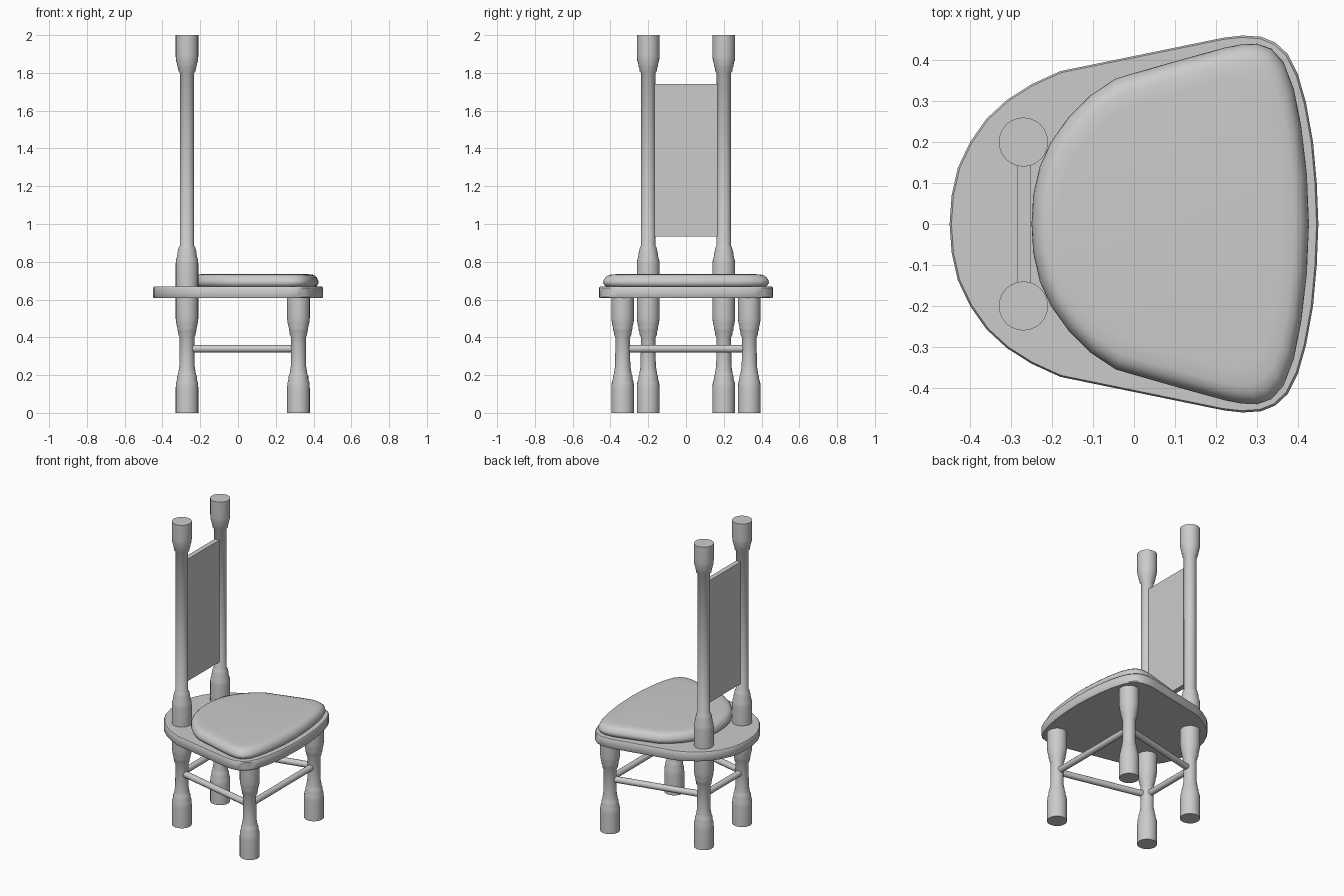
import bpy, math
from mathutils import Vector

if "Cube" in bpy.data.objects:
    bpy.data.objects.remove(bpy.data.objects["Cube"])


def make_object(name, verts, faces, angle=40):
    mesh = bpy.data.meshes.new(name)
    mesh.from_pydata(verts, [], faces)
    obj = bpy.data.objects.new(name, mesh)
    bpy.context.collection.objects.link(obj)
    bpy.ops.object.select_all(action='DESELECT')
    obj.select_set(True)
    bpy.context.view_layer.objects.active = obj
    bpy.ops.object.shade_smooth_by_angle(angle=math.radians(angle))
    return obj


def loft(name, rings, angle=40):
    """Skin a stack of equal, counter-clockwise rings and cap both ends."""
    n = len(rings[0])
    verts = [p for ring in rings for p in ring]
    faces = [(k * n + i, k * n + (i + 1) % n, (k + 1) * n + (i + 1) % n, (k + 1) * n + i)
             for k in range(len(rings) - 1) for i in range(n)]
    faces.append(tuple(reversed(range(n))))
    faces.append(tuple(range((len(rings) - 1) * n, len(rings) * n)))
    return make_object(name, verts, faces, angle)


def turned(name, x, y, profile, sides=24):
    """Turned wooden part from (radius, z) pairs."""
    rings = [[(x + r * math.cos(math.tau * i / sides), y + r * math.sin(math.tau * i / sides), z)
              for i in range(sides)] for r, z in profile]
    return loft(name, rings)


def slab(name, half, layers, angle=40):
    """Mirrored outline stacked as (inset, z) layers."""
    outline = [(x, -y) for x, y in half] + [(x, y) for x, y in reversed(half[1:-1])]
    cx = (half[0][0] + half[-1][0]) / 2
    rings = []
    for inset, z in layers:
        s = 1 - inset / 0.4
        rings.append([(cx + (x - cx) * s, y * s, z) for x, y in outline])
    return loft(name, rings, angle)


def rod(name, a, b, radius=0.02, sides=12):
    a, b = Vector(a), Vector(b)
    rot = (b - a).to_track_quat('Z', 'Y')
    rings = [[p + rot @ Vector((radius * math.cos(math.tau * i / sides),
                                radius * math.sin(math.tau * i / sides), 0))
              for i in range(sides)] for p in (a, b)]
    return loft(name, rings)


# Seat board: rounded back, straight flared sides, bowed front
seat_half = [(-0.45, 0), (-0.445, 0.07), (-0.43, 0.137), (-0.40, 0.20), (-0.36, 0.257),
             (-0.31, 0.303), (-0.25, 0.341), (-0.18, 0.373), (0.22, 0.455), (0.265, 0.46),
             (0.31, 0.457), (0.345, 0.443), (0.375, 0.415), (0.40, 0.365), (0.42, 0.295),
             (0.437, 0.20), (0.446, 0.10), (0.45, 0)]
slab("seat", seat_half, [(0.004, 0.607), (0, 0.613), (0, 0.662), (0.004, 0.668)])

# Padded cushion
cushion_half = [(-0.25, 0), (-0.246, 0.07), (-0.23, 0.14), (-0.203, 0.20), (-0.16, 0.26),
                (-0.105, 0.315), (-0.045, 0.355), (0.09, 0.394), (0.22, 0.43), (0.26, 0.438),
                (0.30, 0.44), (0.335, 0.428), (0.365, 0.395), (0.39, 0.33), (0.408, 0.24),
                (0.422, 0.12), (0.427, 0)]
slab("cushion", cushion_half,
     [(0.02, 0.666), (0.008, 0.675), (0, 0.688), (0.003, 0.702), (0.011, 0.716),
      (0.023, 0.727), (0.042, 0.733), (0.08, 0.735)], 60)

# Turned profiles: plain foot, slim shaft, ringed flare; (radius, z)
leg = [(0.06, 0), (0.06, 0.13), (0.058, 0.16), (0.052, 0.18), (0.052, 0.195), (0.047, 0.205),
       (0.045, 0.22), (0.04, 0.25), (0.039, 0.40), (0.046, 0.415), (0.047, 0.43),
       (0.05, 0.435), (0.051, 0.45), (0.057, 0.475), (0.06, 0.50), (0.06, 0.61)]
post = [(0.06, 0.66), (0.06, 0.79), (0.058, 0.81), (0.052, 0.83), (0.05, 0.85),
        (0.046, 0.865), (0.044, 0.875), (0.038, 0.885), (0.038, 1.80), (0.046, 1.81),
        (0.047, 1.825), (0.05, 1.83), (0.052, 1.845), (0.058, 1.865), (0.06, 1.89), (0.06, 2.0)]

BACK, FRONT = (-0.27, 0.20), (0.32, 0.335)
for side, s in (("left", 1), ("right", -1)):
    turned(f"front_leg_{side}", FRONT[0], s * FRONT[1], leg)
    turned(f"back_leg_{side}", BACK[0], s * BACK[1], leg)
    turned(f"back_post_{side}", BACK[0], s * BACK[1], post)
    rod(f"side_stretcher_{side}", (BACK[0], s * BACK[1], 0.34), (FRONT[0], s * FRONT[1], 0.34))

# Cross stretchers
for name, (x, y) in (("front_stretcher", FRONT), ("back_stretcher", BACK)):
    rod(name, (x, -y, 0.34), (x, y, 0.34))

# Back panel between the posts
loft("back_panel", [[(-0.284, -0.175, z), (-0.252, -0.175, z), (-0.252, 0.175, z),
                     (-0.284, 0.175, z)] for z in (0.935, 1.74)], 30)
